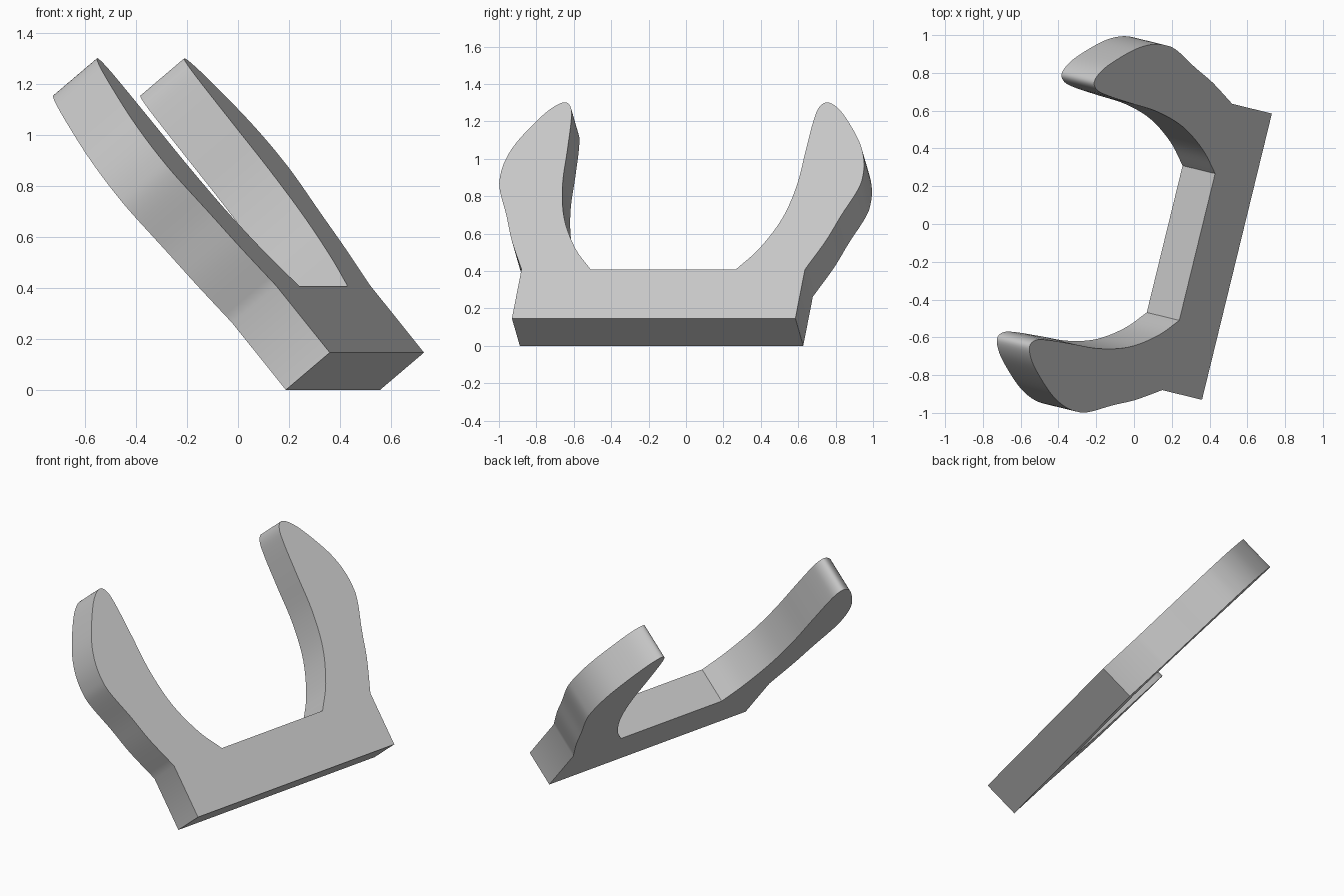
import bpy
import bmesh
from mathutils import Matrix, Vector

cube = bpy.data.objects.get("Cube")
if cube:
    bpy.data.objects.remove(cube, do_unlink=True)

THICKNESS = 0.23
HALF_WIDTH = 0.78

# Single grey finish
grey = bpy.data.materials.new("plain grey")
grey.use_nodes = True
colour = (0.58, 0.58, 0.58, 1)
grey.diffuse_color = colour
grey.node_tree.nodes["Principled BSDF"].inputs["Base Color"].default_value = colour


def smooth_path(points, steps=5):
    """Catmull-Rom curve through the points, ending on the first and last."""
    pts = [Vector(p) for p in points]
    pts = [pts[0] * 2 - pts[1]] + pts + [pts[-1] * 2 - pts[-2]]
    path = []
    for a, b, c, d in zip(pts, pts[1:], pts[2:], pts[3:]):
        for i in range(steps):
            t = i / steps
            path.append(0.5 * (2 * b + (c - a) * t
                               + (2 * a - 5 * b + 4 * c - d) * t * t
                               + (3 * b - a - 3 * c + d) * t ** 3))
    path.append(pts[-2])
    return path


# One prong, from its outer foot over the tip to its inner foot
prong = smooth_path([
    (0.78, 0.34), (0.865, 0.54), (0.92, 0.71), (0.985, 0.89), (0.998, 0.99),
    (0.986, 1.10), (0.944, 1.22), (0.862, 1.36), (0.79, 1.455), (0.723, 1.498),
    (0.682, 1.46), (0.666, 1.36), (0.656, 1.165), (0.645, 0.925),
    (0.60, 0.693), (0.507, 0.486), (0.40, 0.34)])

# Full outline: base corner, prong, mirrored prong, base corner
half = [Vector((HALF_WIDTH, 0))] + prong
outline = half + [Vector((-p.x, p.y)) for p in reversed(half)]

# Extrude the outline into a solid plate
bm = bmesh.new()
face = bm.faces.new([bm.verts.new((p.x, p.y, -THICKNESS)) for p in outline])
extruded = bmesh.ops.extrude_face_region(bm, geom=[face], use_keep_orig=True)
top = [g for g in extruded["geom"] if isinstance(g, bmesh.types.BMVert)]
bmesh.ops.translate(bm, verts=top, vec=(0, 0, THICKNESS))
bmesh.ops.recalc_face_normals(bm, faces=bm.faces)

# Lean the plate back and turn it slightly, resting on its lower edge
across = Vector((0.237, 0.971, 0)).normalized()
up = Vector((-0.618, 0.152, 0.771))
up = (up - across * up.dot(across)).normalized()
normal = across.cross(up)
lean = Matrix((across, up, normal)).transposed().to_4x4()
lean.translation = (0.545, -0.173, THICKNESS * normal.z)
bmesh.ops.transform(bm, matrix=lean, verts=bm.verts)

mesh = bpy.data.meshes.new("forked_bracket")
bm.to_mesh(mesh)
bm.free()
mesh.materials.append(grey)
bracket = bpy.data.objects.new("forked_bracket", mesh)
bpy.context.collection.objects.link(bracket)

# Smooth the curved sides, keep the edges crisp
bpy.ops.object.select_all(action='DESELECT')
bracket.select_set(True)
bpy.context.view_layer.objects.active = bracket
bpy.ops.object.shade_smooth_by_angle(angle=0.45)
